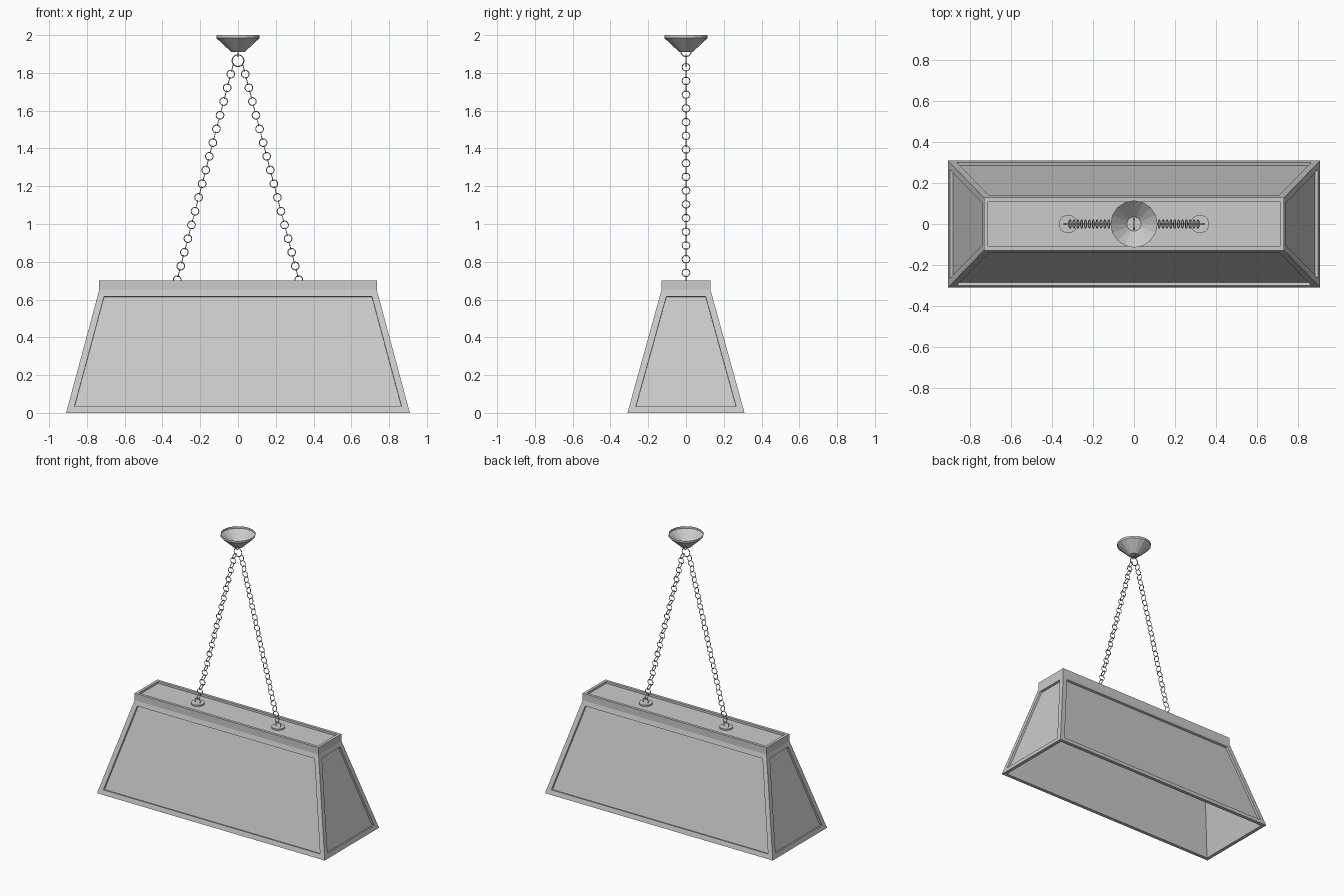
import bpy, bmesh
from math import atan2, pi
from mathutils import Matrix, Vector

old = bpy.data.objects.get("Cube")
if old:
    bpy.data.objects.remove(old, do_unlink=True)

# One painted metal finish for the whole lamp
grey = bpy.data.materials.new("warm_grey_metal")
grey.use_nodes = True
COLOUR = (0.6, 0.6, 0.6, 1)
grey.diffuse_color = COLOUR
grey.node_tree.nodes["Principled BSDF"].inputs["Base Color"].default_value = COLOUR


def finish(name, bm):
    mesh = bpy.data.meshes.new(name)
    bm.to_mesh(mesh)
    bm.free()
    mesh.materials.append(grey)
    obj = bpy.data.objects.new(name, mesh)
    bpy.context.collection.objects.link(obj)
    return obj


def rect_loop(bm, hx, hy, z):
    return [bm.verts.new((sx * hx, sy * hy, z))
            for sx, sy in ((-1, -1), (1, -1), (1, 1), (-1, 1))]


def bridge(bm, a, b):
    n = len(a)
    return [bm.faces.new((a[i], a[(i + 1) % n], b[(i + 1) % n], b[i])) for i in range(n)]


def recess(bm, faces, margin, depth):
    bmesh.ops.inset_individual(bm, faces=faces, thickness=margin, use_even_offset=True)
    bmesh.ops.inset_individual(bm, faces=faces, thickness=0, depth=-depth)


# Hollow tapered shade: inner shell, open bottom rim, sloped sides, upright top band
bm = bmesh.new()
loops = [rect_loop(bm, *p) for p in (
    (0.71, 0.105, 0.65), (0.885, 0.285, 0), (0.91, 0.31, 0),
    (0.735, 0.13, 0.65), (0.735, 0.13, 0.70))]
bm.faces.new(loops[0][::-1])
bridge(bm, loops[0], loops[1])
bridge(bm, loops[1], loops[2])
sides = bridge(bm, loops[2], loops[3])
bridge(bm, loops[3], loops[4])
top = bm.faces.new(loops[4])
bm.normal_update()
recess(bm, sides, 0.034, 0.015)
recess(bm, [top], 0.02, 0.015)
finish("shade", bm)


# Open ceiling cup with a short upright lip
bm = bmesh.new()
SEGS = 16
cup = []
for r, z in ((0.035, 1.91), (0.115, 1.985), (0.115, 2.0)):
    ring = bmesh.ops.create_circle(bm, segments=SEGS, radius=r,
                                   matrix=Matrix.Translation((0, 0, z)))
    cup.append(ring["verts"])
bridge(bm, cup[0], cup[1])
bridge(bm, cup[1], cup[2])
bm.faces.new(cup[0])
bmesh.ops.recalc_face_normals(bm, faces=bm.faces)
finish("ceiling_cup", bm)


def add_ring(bm, matrix, radius, tube, major=16, minor=6):
    """Torus in the local xz plane."""
    rings = []
    for i in range(major):
        spin = Matrix.Rotation(2 * pi * i / major, 4, 'Y')
        loop = []
        for j in range(minor):
            offset = Matrix.Rotation(2 * pi * j / minor, 4, 'Z') @ Vector((tube, 0, 0))
            loop.append(bm.verts.new(matrix @ spin @ (offset + Vector((radius, 0, 0)))))
        rings.append(loop)
    for i in range(major):
        bridge(bm, rings[i], rings[(i + 1) % major])


def smooth(obj):
    for poly in obj.data.polygons:
        poly.use_smooth = True


# Hanging rings below the cup
bm = bmesh.new()
add_ring(bm, Matrix.Translation((0, 0, 1.865)), 0.031, 0.003, 24)
add_ring(bm, Matrix.Translation((0, 0, 1.915)) @ Matrix.Rotation(pi / 2, 4, 'Z'),
         0.028, 0.003, 24)
bmesh.ops.recalc_face_normals(bm, faces=bm.faces)
smooth(finish("hanging_rings", bm))

# Two chains of alternating round links, each ending on a disc
LINKS = 32
for side, label in ((1, "left"), (-1, "right")):
    start, end = Vector((side * 0.029, 0, 1.83)), Vector((side * 0.322, 0, 0.705))
    d = start - end
    lean = Matrix.Rotation(atan2(d.x, d.z), 4, 'Y')
    bm = bmesh.new()
    for i in range(LINKS):
        turn = Matrix.Rotation(0 if i % 2 else pi / 2, 4, 'Z')
        place = Matrix.Translation(start.lerp(end, i / (LINKS - 1)))
        add_ring(bm, place @ lean @ turn, 0.0205, 0.0025)
    bmesh.ops.recalc_face_normals(bm, faces=bm.faces)
    smooth(finish(label + "_chain", bm))

    bm = bmesh.new()
    bmesh.ops.create_cone(bm, cap_ends=True, segments=24, radius1=0.045, radius2=0.045,
                          depth=0.01, matrix=Matrix.Translation((side * 0.322, 0, 0.69)))
    finish(label + "_chain_disc", bm)
